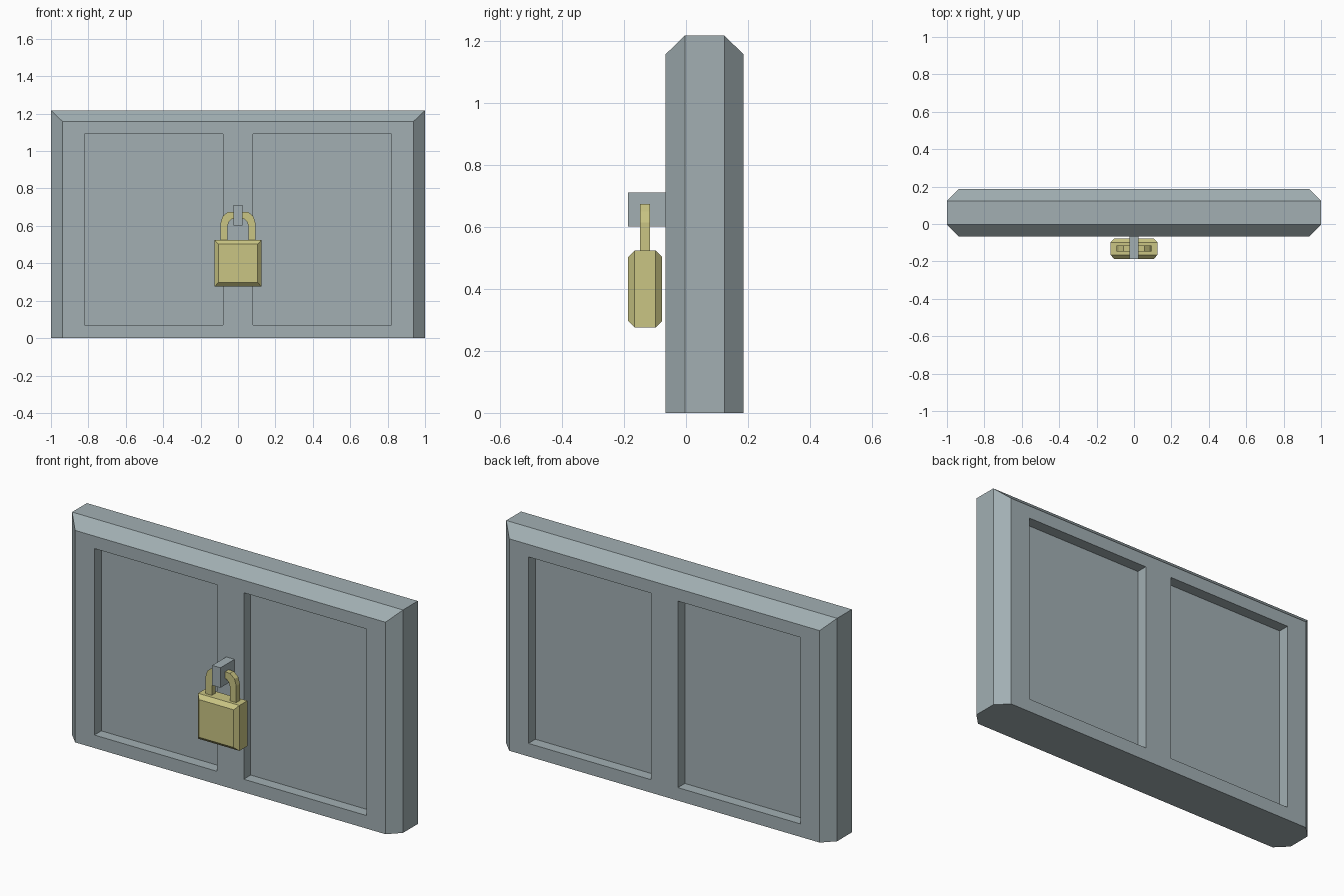
import bpy, bmesh

if "Cube" in bpy.data.objects:
    bpy.data.objects.remove(bpy.data.objects["Cube"])


def material(name, rgb):
    m = bpy.data.materials.new(name)
    m.diffuse_color = (*rgb, 1)
    m.use_nodes = True
    m.node_tree.nodes["Principled BSDF"].inputs["Base Color"].default_value = m.diffuse_color
    return m


steel = material("steel", (0.36, 0.43, 0.45))
brass = material("brass", (0.59, 0.56, 0.23))


def add_loft(bm, rings):
    """Closed loft through rings of (x, y, z) points running front to back."""
    loops = [[bm.verts.new(p) for p in ring] for ring in rings]
    n = len(loops[0])
    bm.faces.new(loops[0])
    bm.faces.new(loops[-1][::-1])
    for a, b in zip(loops, loops[1:]):
        for i in range(n):
            j = (i + 1) % n
            bm.faces.new((a[i], b[i], b[j], a[j]))


def rect(x0, x1, z0, z1, y):
    return [(x0, y, z0), (x1, y, z0), (x1, y, z1), (x0, y, z1)]


def make(name, lofts, mat=None):
    bm = bmesh.new()
    for rings in lofts:
        add_loft(bm, rings)
    bmesh.ops.recalc_face_normals(bm, faces=bm.faces)
    mesh = bpy.data.meshes.new(name)
    bm.to_mesh(mesh)
    bm.free()
    if mat:
        mesh.materials.append(mat)
    ob = bpy.data.objects.new(name, mesh)
    bpy.context.collection.objects.link(ob)
    return ob


# Slab with chamfered sides and top, flat at the bottom
slab = make("slab", [[
    rect(-0.938, 0.938, 0, 1.158, -0.066),
    rect(-1, 1, 0, 1.218, -0.004),
    rect(-1, 1, 0, 1.218, 0.124),
    rect(-0.938, 0.938, 0, 1.158, 0.186),
]], steel)

# Two sunken panels on the front and two on the back
cuts = []
for x0, x1 in ((-0.822, -0.081), (0.081, 0.822)):
    for y0, y1 in ((-0.12, -0.006), (0.126, 0.24)):
        cuts.append([rect(x0, x1, 0.071, 1.09, y) for y in (y0, y1)])
cutter = make("panel_cutter", cuts)
cutter.hide_render = True
cutter.hide_set(True)
mod = slab.modifiers.new("panels", 'BOOLEAN')
mod.operation = 'DIFFERENCE'
mod.solver = 'EXACT'
mod.object = cutter

# Staple that holds the padlock
make("staple", [[rect(-0.025, 0.025, 0.602, 0.711, y) for y in (-0.187, -0.066)]], steel)

# Padlock body with chamfered front and back rims
make("padlock_body", [[
    rect(-0.105, 0.105, 0.297, 0.503, -0.187),
    rect(-0.125, 0.125, 0.276, 0.524, -0.166),
    rect(-0.125, 0.125, 0.276, 0.524, -0.098),
    rect(-0.105, 0.105, 0.297, 0.503, -0.077),
]], brass)

# Shackle: half outline mirrored into an arch
outer = [(0.093, 0.515), (0.093, 0.615), (0.083, 0.65), (0.055, 0.674)]
inner = [(0.055, 0.515), (0.055, 0.6), (0.049, 0.622), (0.033, 0.637)]


def arch(half):
    return half + [(-x, z) for x, z in reversed(half)]


outline = arch(outer) + arch(inner)[::-1]
make("shackle", [[[(x, y, z) for x, z in outline] for y in (-0.148, -0.116)]], brass)
